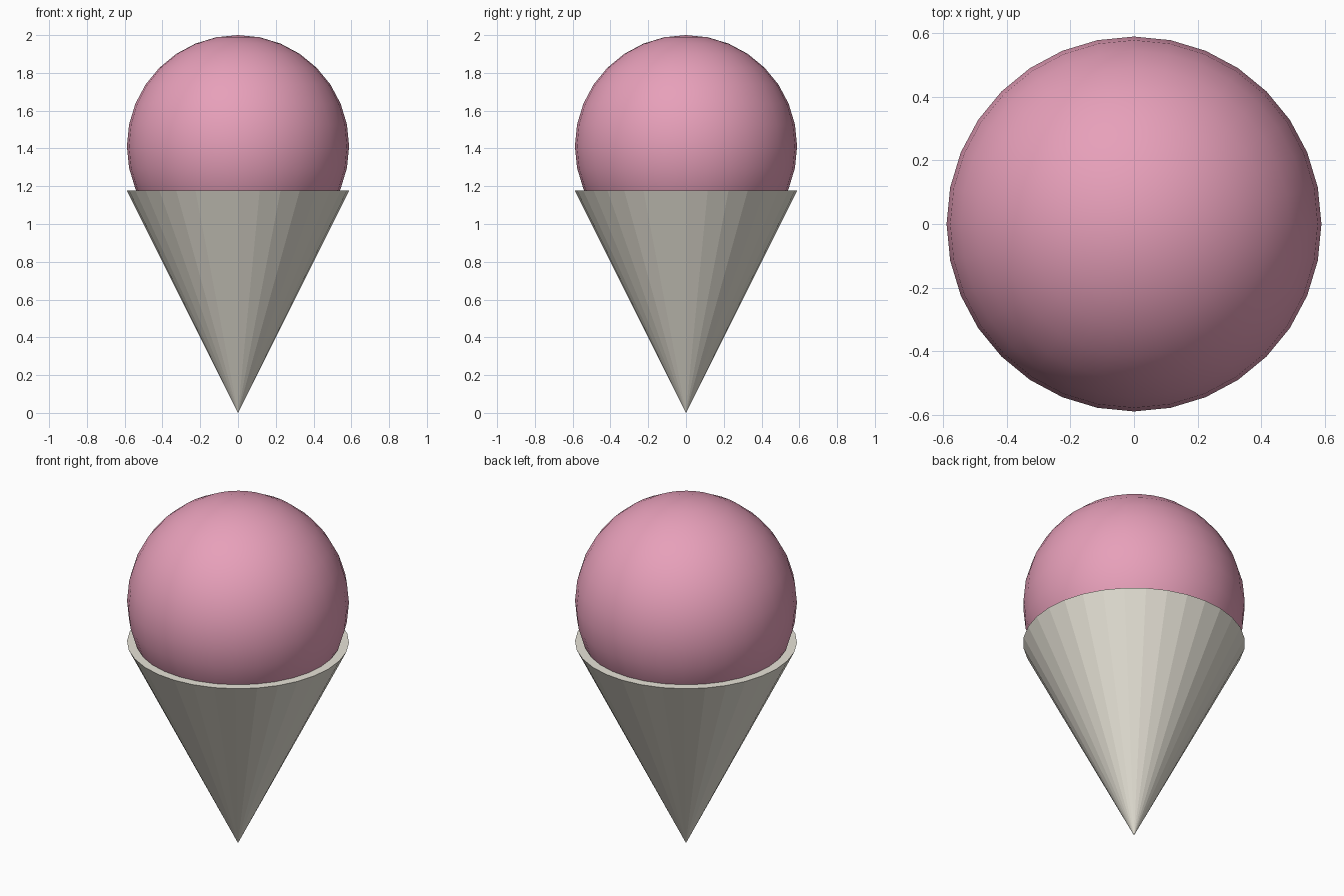
import bpy

if "Cube" in bpy.data.objects:
    bpy.data.objects.remove(bpy.data.objects["Cube"])

R = 2 / 3.4          # shared radius of cone rim and scoop
H = 2 * R            # cone height


def paint(obj, name, colour):
    mat = bpy.data.materials.new(name)
    mat.diffuse_color = colour
    mat.use_nodes = True
    mat.node_tree.nodes["Principled BSDF"].inputs["Base Color"].default_value = mat.diffuse_color
    obj.data.materials.append(mat)


# Cone: faceted, tip down, with a flat closed top
bpy.ops.mesh.primitive_cone_add(vertices=32, radius1=0, radius2=R, depth=H,
                                location=(0, 0, H / 2))
cone = bpy.context.object
cone.name = "cone"
paint(cone, "wafer", (0.80, 0.77, 0.68, 1))

# Scoop: smooth ball sunk into the cone top
bpy.ops.mesh.primitive_uv_sphere_add(segments=32, ring_count=16, radius=R,
                                     location=(0, 0, 2 - R))
scoop = bpy.context.object
scoop.name = "scoop"
bpy.ops.object.shade_smooth()
paint(scoop, "pink_ice_cream", (0.80, 0.35, 0.49, 1))
